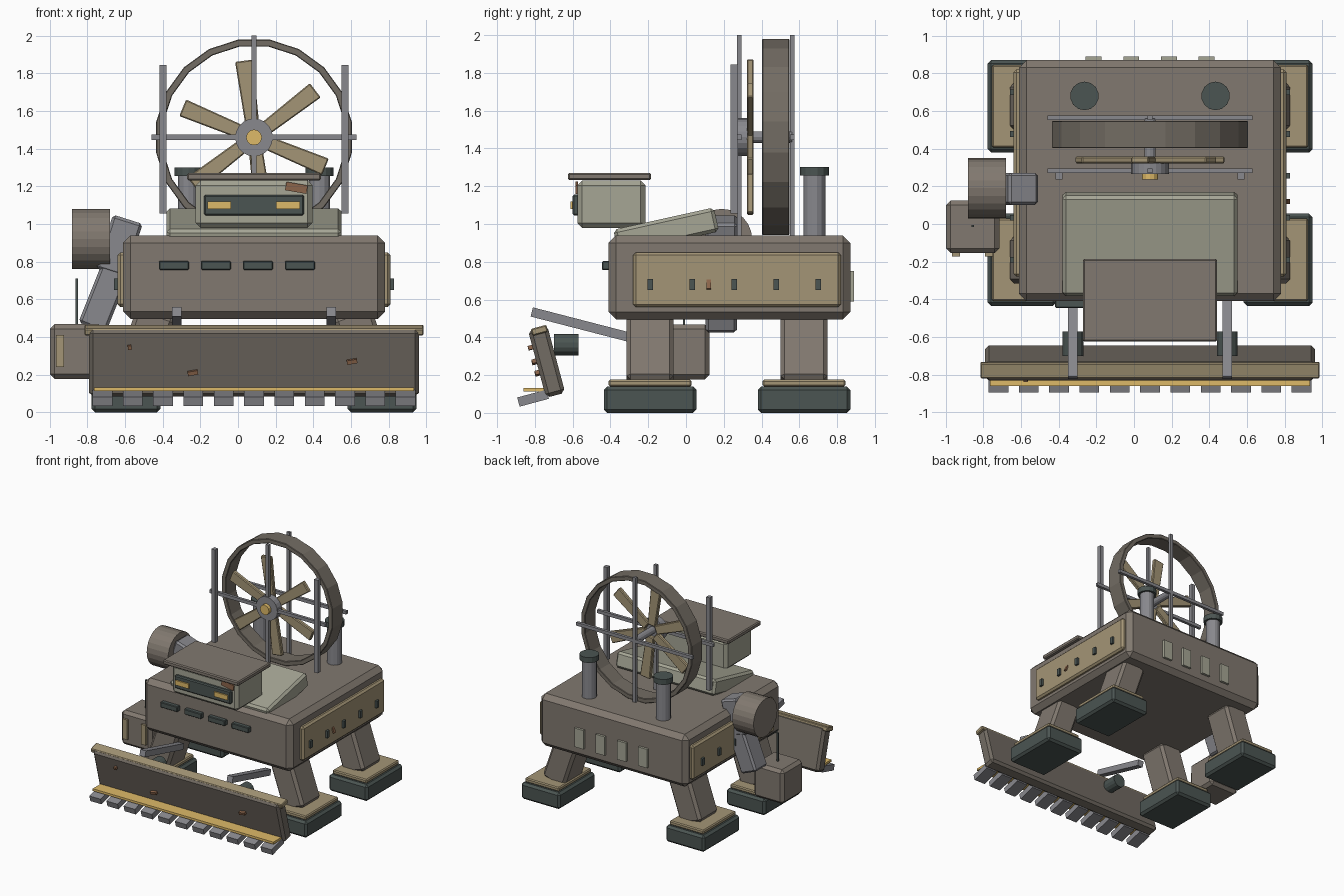
import bpy, bmesh
from math import radians, pi, sin, cos, atan2, hypot

if "Cube" in bpy.data.objects:
    bpy.data.objects.remove(bpy.data.objects["Cube"])

COL = {"brown": (.22, .19, .16), "dark_brown": (.17, .15, .125), "tan": (.37, .30, .18),
       "pale": (.38, .38, .30), "dark": (.07, .09, .085), "steel": (.25, .25, .27),
       "yellow": (.73, .49, .14), "rust": (.26, .13, .07)}
MAT = {}
for k, c in COL.items():
    MAT[k] = bpy.data.materials.new(k)
    MAT[k].diffuse_color = (*c, 1)
CX = 0.085  # centre line of the machine


def finish(name, bm, col, loc=(0, 0, 0), rot=(0, 0, 0), bev=0):
    bmesh.ops.recalc_face_normals(bm, faces=bm.faces)
    me = bpy.data.meshes.new(name)
    bm.to_mesh(me)
    bm.free()
    me.materials.append(MAT[col])
    ob = bpy.data.objects.new(name, me)
    ob.location, ob.rotation_euler = loc, rot
    bpy.context.collection.objects.link(ob)
    if bev:
        m = ob.modifiers.new("bevel", "BEVEL")
        m.width, m.segments = bev, 1
    return ob


def box(name, col, c, s, rot=(0, 0, 0), bev=0):
    bm = bmesh.new()
    bmesh.ops.create_cube(bm, size=1)
    bmesh.ops.scale(bm, vec=s, verts=bm.verts)
    return finish(name, bm, col, c, rot, bev)


def span(name, col, x, y, z, bev=0):
    """Box given by its extents on each axis."""
    return box(name, col, [(a + b) / 2 for a, b in (x, y, z)], [b - a for a, b in (x, y, z)], bev=bev)


def beam_xz(name, col, p, q, y, w, d, bev=0):
    """Box running from p to q in the xz plane."""
    dx, dz = q[0] - p[0], q[1] - p[1]
    return box(name, col, ((p[0] + q[0]) / 2, y, (p[1] + q[1]) / 2), (w, d, hypot(dx, dz)),
               (0, atan2(dx, dz), 0), bev)


def cyl(name, col, c, r, h, n=16, axis="z", bev=0):
    bm = bmesh.new()
    bmesh.ops.create_cone(bm, cap_ends=True, segments=n, radius1=r, radius2=r, depth=h)
    rot = {"z": (0, 0, 0), "x": (0, pi / 2, 0), "y": (pi / 2, 0, 0)}[axis]
    return finish(name, bm, col, c, rot, bev)


# hull with front and rear vents
span("hull", "brown", (-.61, .78), (-.41, .87), (.495, .94), .04)
for i in range(4):
    x = CX - .0905 + (i - 1.5) * .223
    span("front_vent", "dark", (x - .08, x + .08), (-.445, -.40), (.757, .803), .005)
    x = CX + (i - 1.5) * .2
    span("rear_vent", "pale", (x - .042, x + .042), (.86, .89), (.59, .75))

# side panels, bolts, feet and legs on both sides
for s in (-1, 1):
    box("side_panel", "tan", (CX + s * .70, .27, .705), (.05, 1.10, .29), bev=.015)
    for y in (-.19, .033, .256, .478, .70):
        box("panel_bolt", "dark", (CX + s * .73, y, .68), (.025, .03, .06))
    for y in (-.19, .625):
        box("foot_sole", "dark", (CX + s * .68, y, .07), (.365, .49, .14), bev=.018)
        box("foot_plate", "tan", (CX + s * .68, y, .158), (.32, .44, .035), bev=.008)
        beam_xz("leg", "brown", (CX + s * .65, .15), (CX + s * .52, .53), y, .21, .25, .022)
box("panel_rust", "rust", (.815, .12, .68), (.012, .025, .05), (0, radians(-20), 0))

# sloped hood and cab
box("hood", "pale", (CX, -.105, .965), (.93, .545, .13), (radians(12.5), 0, 0), .018)
span("cab", "pale", (-.225, .395), (-.575, -.215), (.98, 1.23), .025)
span("cab_roof", "brown", (-.27, .44), (-.625, -.185), (1.232, 1.27), .008)
span("cab_window", "dark", (-.18, .35), (-.60, -.56), (1.045, 1.155), .008)
for x in (-.10, .265):
    span("headlight", "yellow", (x - .063, x + .063), (-.612, -.59), (1.08, 1.12))
box("cab_rust", "rust", (.31, -.578, 1.192), (.115, .015, .045), (0, radians(10), 0))

# fan ring: open band with 20 flat sides
HZ, N = 1.46, 20
bm = bmesh.new()
rows = []
for i in range(N):
    a = 2 * pi * (i + .5) / N
    rows.append([bm.verts.new((CX + r * cos(a), y, HZ + r * sin(a)))
                 for r, y in ((.526, .403), (.526, .547), (.488, .547), (.488, .403))])
for i in range(N):
    a, b = rows[i], rows[(i + 1) % N]
    for j in range(4):
        k = (j + 1) % 4
        bm.faces.new((a[j], a[k], b[k], b[j]))
finish("fan_ring", bm, "dark_brown", bev=.004)

# fan blades, hub and guard bars
for i in range(6):
    a = radians(37.5 + 60 * i)
    bm = bmesh.new()
    bmesh.ops.create_cube(bm, size=1)
    for v in bm.verts:
        w = .095 if v.co.x > 0 else .072
        v.co = (.23 + v.co.x * .36, v.co.y * .035, v.co.z * w)
    finish("fan_blade", bm, "tan", (CX, .34, HZ), (0, -a, 0), .006)
cyl("fan_hub", "steel", (CX, .295, HZ), .1, .06, 20, "y")
cyl("hub_cap", "yellow", (CX, .255, HZ), .042, .04, 12, "y")
cyl("fan_axle", "steel", (CX, .43, HZ), .03, .26, 12, "y")
for y in (.283, .563):
    box("guard_upright", "steel", (CX, y, HZ), (.028, .024, 1.08))
    box("guard_crossbar", "steel", (CX, y, HZ), (1.09, .024, .028))
for s in (-1, 1):
    box("guard_post", "steel", (CX + s * .483, .255, 1.45), (.035, .038, .79))

# exhaust stacks
for s in (-1, 1):
    x = CX + s * .348
    cyl("exhaust_pipe", "steel", (x, .68, 1.09), .058, .34, 14)
    cyl("exhaust_cap", "dark", (x, .68, 1.278), .076, .045, 14)

# dozer blade with top rail, wear strip and teeth
tilt = (radians(15), 0, 0)
box("dozer_blade", "dark_brown", (CX, -.738, .272), (1.75, .105, .37), tilt, .02)
box("blade_rail", "tan", (CX, -.776, .437), (1.80, .085, .038), tilt, .006)
span("wear_strip", "yellow", (-.765, .935), (-.86, -.70), (.113, .132))
for i in range(11):
    box("blade_tooth", "steel", (CX + (i - 5) * .161, -.81, .078), (.105, .16, .05), tilt)
for x, z, w in ((-.24, .21, .055), (.605, .27, .055), (-.575, .345, .02)):
    box("blade_rust", "rust", (x, -.825 + (.35 - z) * .27, z), (w, .025, .022), (radians(15), radians(-10), 0))

# push arms and rams
for s in (-1, 1):
    box("push_arm", "steel", (CX + s * .41, -.56, .468), (.052, .53, .05), (radians(-14.5), 0, 0))
    cyl("blade_ram", "dark", (CX + s * .41, -.635, .36), .057, .13, 14, "y")

# side arm with shoulder drum, two links and a tool box
cyl("shoulder_drum", "brown", (-.78, .19, .92), .16, .20, 24, "x")
beam_xz("upper_arm", "steel", (-.585, 1.025), (-.675, .74), .187, .165, .17, .015)
beam_xz("lower_arm", "steel", (-.635, .80), (-.775, .45), .187, .155, .165, .015)
span("tool_box", "brown", (-.998, -.715), (-.155, .125), (.178, .468), .025)
for x in (-.945, -.77):
    span("tool_box_strip", "tan", (x - .022, x + .022), (-.172, -.14), (.24, .41))
box("whip_antenna", "dark", (-.856, -.01, .585), (.012, .012, .25))

for m in bpy.data.materials:
    if m.users and not m.is_grease_pencil:
        m.use_nodes = True
        m.node_tree.nodes["Principled BSDF"].inputs["Base Color"].default_value = m.diffuse_color
